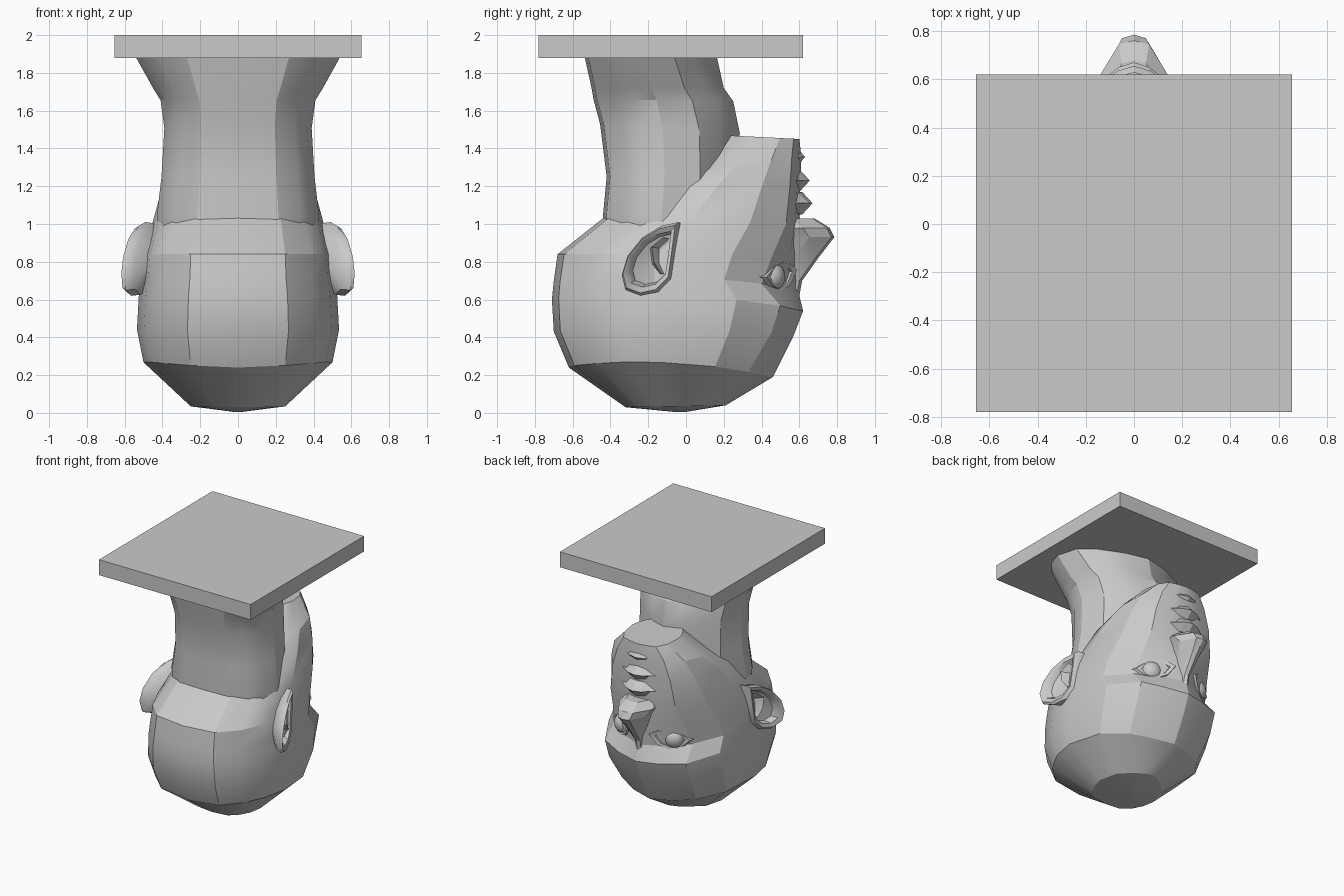
import bpy
import bmesh
from math import radians
from mathutils import Vector

if "Cube" in bpy.data.objects:
    bpy.data.objects.remove(bpy.data.objects["Cube"])

# Single stone colour
stone = bpy.data.materials.new("grey_stone")
stone.use_nodes = True
GREY = (0.59, 0.59, 0.59, 1)
stone.diffuse_color = GREY
stone.node_tree.nodes["Principled BSDF"].inputs["Base Color"].default_value = GREY


def finish(bm, name, angle=22):
    bmesh.ops.recalc_face_normals(bm, faces=bm.faces)
    mesh = bpy.data.meshes.new(name)
    bm.to_mesh(mesh)
    bm.free()
    mesh.materials.append(stone)
    obj = bpy.data.objects.new(name, mesh)
    bpy.context.collection.objects.link(obj)
    bpy.ops.object.select_all(action='DESELECT')
    obj.select_set(True)
    bpy.context.view_layer.objects.active = obj
    bpy.ops.object.shade_smooth_by_angle(angle=radians(angle))
    return obj


def loft(name, rings, angle=22):
    """Skin closed rings of equal length and cap both ends."""
    bm = bmesh.new()
    loops = [[bm.verts.new(p) for p in ring] for ring in rings]
    n = len(loops[0])
    for a, b in zip(loops, loops[1:]):
        for i in range(n):
            j = (i + 1) % n
            bm.faces.new((a[i], a[j], b[j], b[i]))
    for end in (loops[0], loops[-1]):
        hub = bm.verts.new(sum((v.co for v in end), Vector()) / n)
        for i in range(n):
            bm.faces.new((end[i], end[(i + 1) % n], hub))
    return finish(bm, name, angle)


def mix(a, b, t):
    return a + (b - a) * t


def section(zb, zf, yb, yf, w, wf, yo, lift=0):
    """Symmetric outline: round back, sides, front plane of half width wf.
    The sides are raised by lift."""
    ym = mix(yb, yf, 0.45)
    half = [(0, yb), (w * 0.5, mix(yb, ym, 0.06)), (w * 0.77, mix(yb, ym, 0.31)),
            (w * 0.93, mix(yb, ym, 0.62)), (w, ym),
            (mix(wf, w, 0.74), mix(ym, yo, 0.62)), (wf, yo),
            (wf * 0.5, mix(yo, yf, 0.65)), (0, yf)]
    full = half + [(-x, y) for x, y in half[-2:0:-1]]
    return [(x, y, mix(zb, zf, (y - yb) / (yf - yb)) + lift * (x / w) ** 2)
            for x, y in full]


# Skull and face, from crown to chin
loft("head", [section(*r) for r in (
    (0.005, 0.005, -0.06, 0.00, 0.02, 0.01, -0.01),
    (0.03, 0.04, -0.32, 0.21, 0.25, 0.12, 0.15),
    (0.24, 0.19, -0.62, 0.46, 0.50, 0.32, 0.33, 0.05),
    (0.43, 0.41, -0.70, 0.57, 0.535, 0.35, 0.45, 0.02),
    (0.60, 0.54, -0.71, 0.62, 0.525, 0.35, 0.50, 0.05),
    (0.70, 0.66, -0.70, 0.59, 0.51, 0.34, 0.40, 0.04),
    (0.84, 0.84, -0.68, 0.60, 0.50, 0.31, 0.46),
    (1.03, 1.00, -0.44, 0.60, 0.45, 0.28, 0.53),
    (1.20, 1.20, -0.20, 0.605, 0.40, 0.25, 0.55),
    (1.28, 1.36, 0.00, 0.61, 0.34, 0.20, 0.56),
    (1.47, 1.45, 0.20, 0.60, 0.20, 0.14, 0.57))])

# Neck flaring into the shoulders
loft("neck", [section(*r) for r in (
    (0.95, 0.95, -0.43, 0.25, 0.42, 0.20, 0.20),
    (1.04, 1.04, -0.44, 0.25, 0.43, 0.20, 0.20),
    (1.25, 1.25, -0.42, 0.26, 0.405, 0.20, 0.19),
    (1.53, 1.48, -0.455, 0.285, 0.39, 0.22, 0.19),
    (1.66, 1.65, -0.49, 0.25, 0.41, 0.24, 0.15),
    (1.72, 1.72, -0.50, 0.20, 0.45, 0.28, 0.10),
    (1.90, 1.90, -0.54, 0.16, 0.55, 0.38, 0.03))])

# Square plinth
bm = bmesh.new()
bmesh.ops.create_cube(bm, size=1)
bmesh.ops.scale(bm, vec=(1.31, 1.40, 0.12), verts=bm.verts)
bmesh.ops.translate(bm, vec=(0, -0.08, 1.94), verts=bm.verts)
finish(bm, "plinth")

# Nose: height, ridge depth, half width
NOSE = ((0.62, 0.60, 0.05), (0.70, 0.615, 0.05), (0.82, 0.70, 0.07),
        (0.93, 0.785, 0.11), (0.98, 0.76, 0.14), (1.03, 0.68, 0.11))
loft("nose", [[(-w, 0.5, z), (-w, y - 0.1 - w * 0.3, z), (-w * 0.45, y - 0.015, z),
               (0, y, z), (w * 0.45, y - 0.015, z), (w, y - 0.1 - w * 0.3, z),
               (w, 0.5, z)] for z, y, w in NOSE])

# Lips and chin fold: tapering wedges
for name, z, y, w, h in (("upper_lip", 1.11, 0.67, 0.14, 0.06),
                         ("lower_lip", 1.23, 0.655, 0.15, 0.06),
                         ("chin_fold", 1.355, 0.63, 0.15, 0.065)):
    loft(name, [[(x * w, 0.5, z - h * s), (x * w, y - 0.055 - d, z - h * s),
                 (x * w, y - d, z), (x * w, y - 0.055 - d, z + h * s),
                 (x * w, 0.5, z + h * s)]
                for x, s, d in ((-1, 0.2, 0.08), (-0.45, 0.9, 0.02), (0, 1, 0),
                                (0.45, 0.9, 0.02), (1, 0.2, 0.08))])


def dish(name, outline, centre, steps, place):
    """Concentric copies of an outline, each with its own scale and depth."""
    loft(name, [[place(mix(centre[0], u, s), mix(centre[1], v, s), d)
                 for u, v in outline] for s, d in steps], 35)


EAR = [(-0.04, 1.01), (-0.13, 0.99), (-0.23, 0.93), (-0.31, 0.83), (-0.34, 0.73),
       (-0.32, 0.65), (-0.24, 0.62), (-0.15, 0.64), (-0.08, 0.71), (-0.06, 0.85)]
EYE = [(0.09, 0.76), (0.14, 0.68), (0.21, 0.645), (0.29, 0.67), (0.34, 0.72),
       (0.28, 0.77), (0.20, 0.80), (0.14, 0.79)]

for side, word in ((1, "left"), (-1, "right")):
    # Ear tilts outward towards the back
    def ear_place(y, z, d):
        return (side * (0.495 + (-0.05 - y) * 0.37 + d), y - d * 0.3, z)

    dish(word + "_ear", EAR, (-0.19, 0.81),
         ((0.55, -0.14), (0.75, -0.09), (0.97, -0.05), (1, 0.0), (0.92, 0.02),
          (0.76, 0.01), (0.68, -0.035), (0.3, -0.045)), ear_place)
    loft(word + "_ear_fold", [[ear_place(y + a, z + b, d) for a, b, d in
                               ((-0.025, 0, -0.05), (0, 0.01, 0.005), (0.025, 0, -0.05))]
                              for y, z in ((-0.12, 0.92), (-0.18, 0.87),
                                           (-0.17, 0.79), (-0.13, 0.73))])

    # Eyelids follow the sloping face
    def lid_place(x, z, d):
        return (side * x, 0.575 - (x - 0.09) * 0.66 + d, z)

    dish(word + "_eyelids", EYE, (0.21, 0.72),
         ((1.15, -0.12), (1.12, -0.03), (0.97, 0.015), (0.72, 0.01), (0.64, -0.03)),
         lid_place)

    # Eyeball
    bm = bmesh.new()
    bmesh.ops.create_uvsphere(bm, u_segments=14, v_segments=10, radius=0.085)
    bmesh.ops.translate(bm, vec=(side * 0.21, 0.44, 0.72), verts=bm.verts)
    finish(bm, word + "_eyeball", 40)
